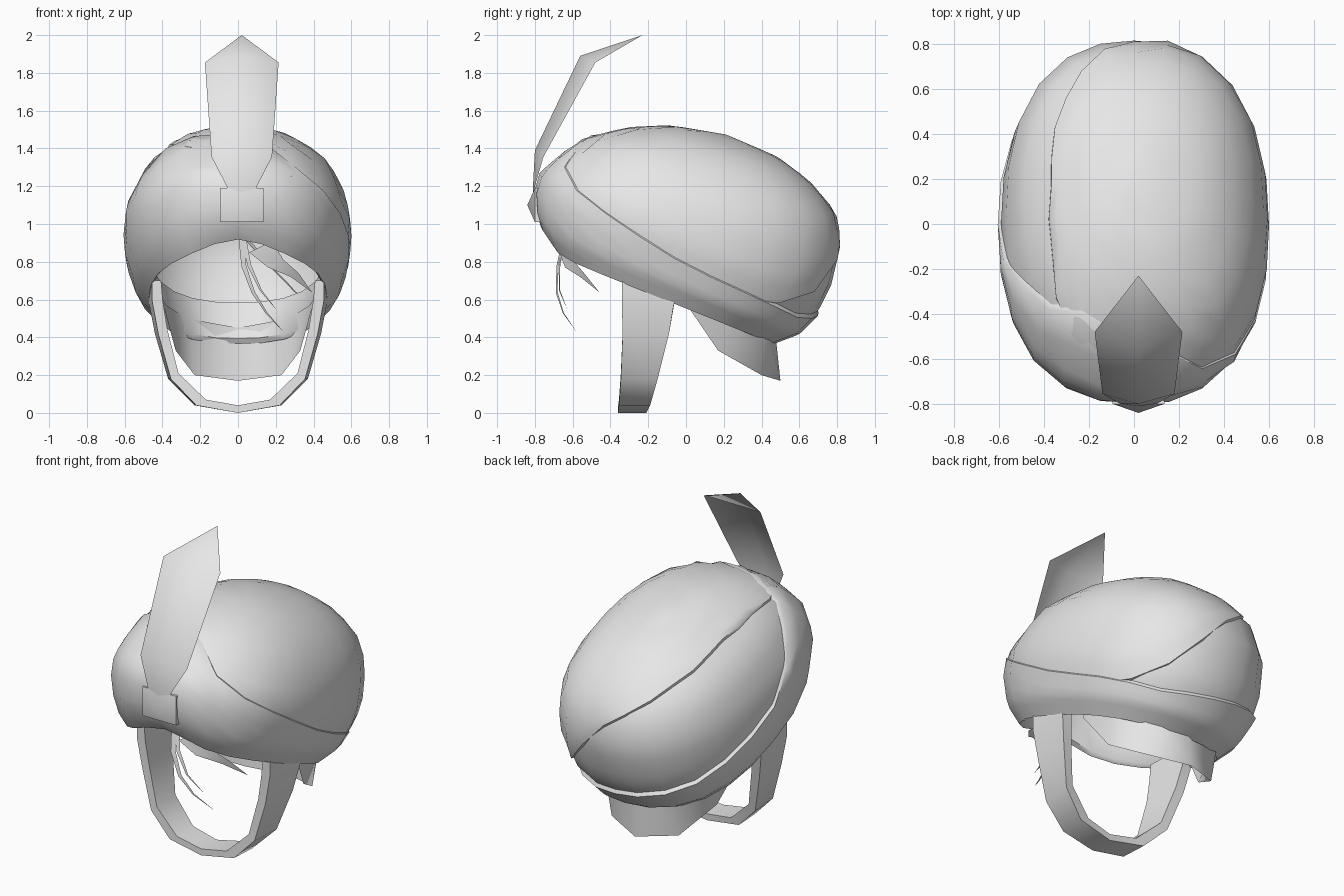
import bpy, bmesh, math
from mathutils import Vector

cube = bpy.data.objects.get("Cube")
if cube:
    bpy.data.objects.remove(cube, do_unlink=True)

# One plain grey
grey = bpy.data.materials.new("plain grey")
grey.use_nodes = True
grey.diffuse_color = (0.8, 0.8, 0.8, 1)
grey.node_tree.nodes["Principled BSDF"].inputs["Base Color"].default_value = (0.8, 0.8, 0.8, 1)


def loft(name, rows, closed=False, sharp=60):
    """Skin rows of equal length with quads; closed joins each row's ends."""
    bm = bmesh.new()
    grid = [[bm.verts.new(p) for p in row] for row in rows]
    n = len(rows[0])
    for a, b in zip(grid, grid[1:]):
        for i in range(n if closed else n - 1):
            j = (i + 1) % n
            bm.faces.new((a[i], a[j], b[j], b[i]))
    bmesh.ops.remove_doubles(bm, verts=bm.verts, dist=0.0005)
    bmesh.ops.recalc_face_normals(bm, faces=bm.faces)
    mesh = bpy.data.meshes.new(name)
    bm.to_mesh(mesh)
    bm.free()
    mesh.materials.append(grey)
    mesh.shade_smooth()
    mesh.set_sharp_from_angle(angle=math.radians(sharp))
    obj = bpy.data.objects.new(name, mesh)
    bpy.context.collection.objects.link(obj)
    return obj


# Turban shell: profile of (radius fraction, height) in a frame tilted backwards
PROFILE = [(0, .565), (.35, .53), (.6, .455), (.83, .335), (.96, .165),
           (1, .02), (.985, -.11), (.90, -.27), (.775, -.365), (.745, -.345), (.75, -.14)]
TILT = math.radians(22)
SEGMENTS = 24
ROUND = 2.35  # plan outline, slightly squarer than an ellipse


def shell(deg, t, scale=1.0):
    """Point on the shell: deg 0 = left, 90 = back, 270 = front; t runs down the profile."""
    i = min(int(t), len(PROFILE) - 2)
    f = t - i
    s = PROFILE[i][0] * (1 - f) + PROFILE[i + 1][0] * f
    v = PROFILE[i][1] * (1 - f) + PROFILE[i + 1][1] * f
    c, n = math.cos(math.radians(deg)), math.sin(math.radians(deg))
    s *= (abs(c) ** ROUND + abs(n) ** ROUND) ** (-1 / ROUND)
    x, u = .603 * s * c, .832 * s * n
    # fuller at the back than at the brow
    v += .1 * u * min(1, max(0, v / .15))
    # raised notch at the middle of the brow
    v += .07 * max(0, -n) ** 10 * min(1, max(0, (t - 6) / 2))
    x, u, v = x * scale, u * scale, v * scale
    return (x, u * math.cos(TILT) + v * math.sin(TILT),
            .95 - u * math.sin(TILT) + v * math.cos(TILT))


def edge(table, deg):
    """Height of a wrap's edge at an angle, from a cyclic table."""
    pts = [(table[-1][0] - 360, table[-1][1])] + table + [(table[0][0] + 360, table[0][1])]
    for (a, p), (b, q) in zip(pts, pts[1:]):
        if a <= deg <= b:
            return p + (q - p) * (deg - a) / (b - a)


def wrap(name, upper, lower, steps, scale, fold_top=False, fold_bottom=False, extra=()):
    """Cloth layer between two edge functions, with its free edges folded in."""
    angles = [360 * i / SEGMENTS for i in range(SEGMENTS)]
    rows = []
    if fold_top:
        rows.append([shell(d, upper(d) - .1, .975) for d in angles])
    for k in range(steps + 1):
        rows.append([shell(d, upper(d) + (lower(d) - upper(d)) * k / steps, scale)
                     for d in angles])
    rows += [[shell(d, t, scale) for d in angles] for t in extra]
    if fold_bottom:
        rows.append([shell(d, lower(d) + .1, .97) for d in angles])
    return loft(name, rows, closed=True, sharp=50)


CROWN_EDGE = [(0, 6.6), (40, 6.6), (60, 5.4), (86, 3.6), (108, 2.9), (132, 2.35), (175, 2.0),
              (210, 2.3), (240, 3.2), (270, 3.8), (290, 4.4), (315, 5.9), (340, 6.4)]
BAND_EDGE = [(5, 6.3), (60, 6.5), (100, 6.1), (135, 5.9), (180, 5.2), (210, 3.5),
             (240, 2.6), (270, 2.8), (290, 3.3), (315, 5.2), (340, 5.9)]

wrap("turban_under_layer", lambda d: 0, lambda d: 7, 14, .98)
wrap("turban_crown_wrap", lambda d: 0, lambda d: edge(CROWN_EDGE, d), 10, 1.0, fold_bottom=True)
wrap("turban_brow_band", lambda d: edge(BAND_EDGE, d), lambda d: 8, 7, 1.008,
     fold_top=True, extra=(9, 10))

# Chin strap: (outer x, outer z, inner x, inner z, front y, back y) down the left half
half = [(.475, .70, .42, .70, -.34, -.03), (.475, .60, .41, .59, -.34, -.06),
        (.44, .42, .385, .44, -.335, -.09), (.37, .18, .325, .21, -.345, -.15),
        (.23, .04, .175, .07, -.355, -.19), (0, 0, 0, .04, -.36, -.21)]
full = half + [(-a, b, -c, d, e, f) for a, b, c, d, e, f in reversed(half[:-1])]
loft("chin_strap", [[(ox * .96, f, oz), (ox, b, oz), (ix, b, iz), (ix * .97, f, iz)]
                    for ox, oz, ix, iz, f, b in full], closed=True)


def mirrored(pts):
    return pts + [(-x, y, z) for x, y, z in reversed(pts[:-1])]


# Neck cloth hanging at the back
loft("neck_cloth", [
    mirrored([(.41, .08, .62), (.38, .25, .57), (.27, .42, .50), (0, .47, .45)]),
    mirrored([(.39, .02, .55), (.33, .17, .33), (.23, .40, .20), (0, .50, .17)])])

# Feather: shallow V section with the ridge in front
CX = .02
feather = [(.07, -.80, 1.15, -.81, 1.15), (.08, -.80, 1.20, -.81, 1.20),
           (.16, -.755, 1.355, -.80, 1.39), (.195, -.48, 1.855, -.56, 1.89),
           (0, -.23, 2.0, -.23, 2.0)]
loft("feather", [[(CX - w, ey, ez), (CX, ry, rz), (CX + w, ey, ez)]
                 for w, ey, ez, ry, rz in feather])

# Brooch: low pyramid over the feather's root
square = [(-.115, 1.01), (.115, 1.01), (.115, 1.19), (-.115, 1.19)]
loft("brooch", [[(CX + x, -.77, z) for x, z in square],
                [(CX + x, -.80, z) for x, z in square],
                [(CX, -.84, 1.10)] * 4], closed=True)


# Loose hair at the brow: tapering ribbons
def lock(name, path, width):
    rows = []
    for i, p in enumerate(path):
        w = width * (1 - i / (len(path) - 1)) + .001
        side = Vector((w / 2, w / 4, w / 4))
        rows.append([Vector(p) - side, Vector(p) + side])
    loft(name, rows)


lock("hair_wisp_long", [(.02, -.65, .92), (.03, -.68, .78), (.08, -.685, .64),
                        (.15, -.65, .53), (.24, -.58, .43)], .03)
lock("hair_wisp_short", [(.03, -.64, .92), (.06, -.67, .78), (.12, -.67, .65),
                         (.20, -.63, .55)], .025)
lock("hair_tuft", [(.12, -.64, .88), (.20, -.62, .79), (.30, -.55, .73), (.39, -.46, .64)], .12)
